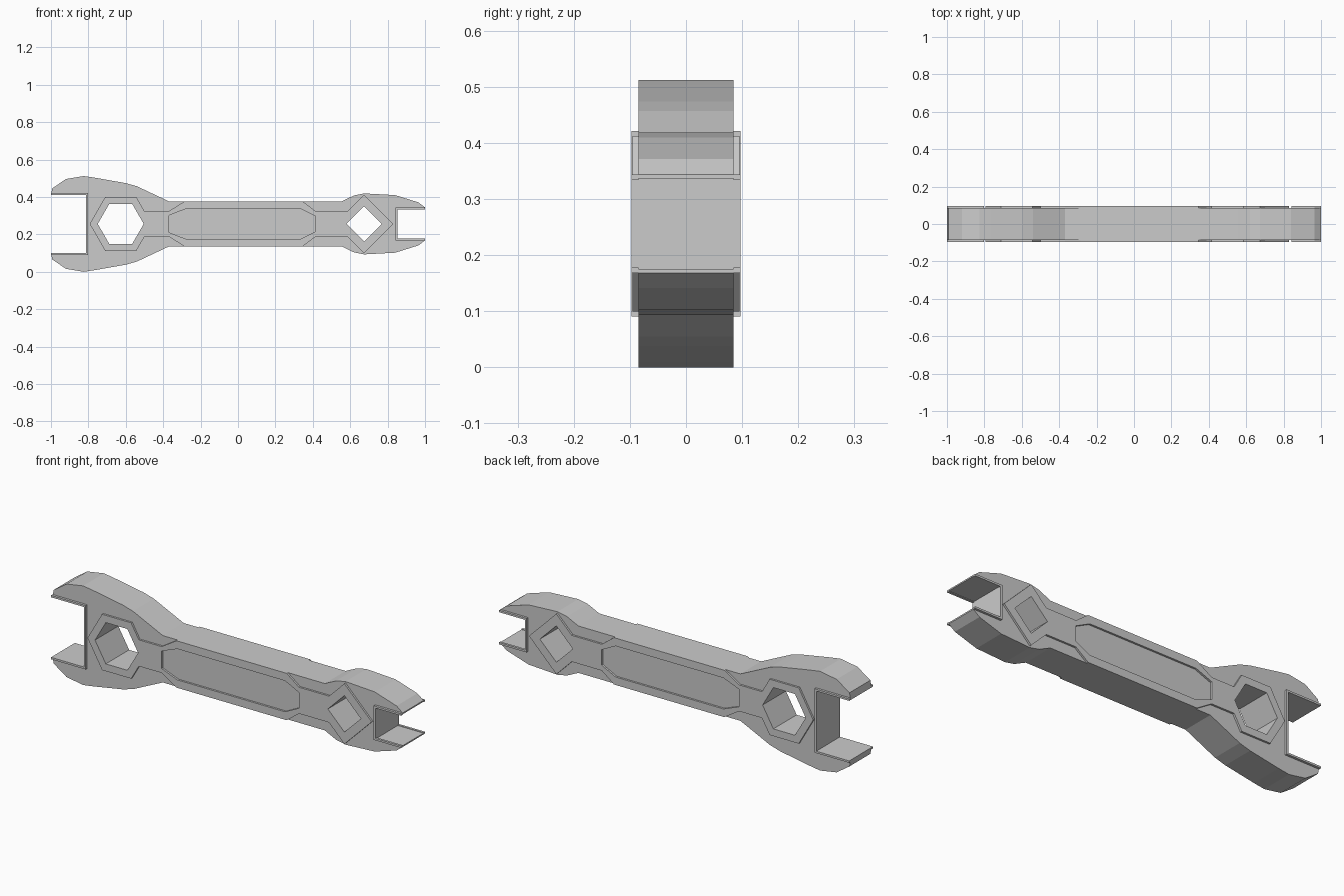
import bpy
import bmesh
from math import cos, sin, pi, radians

if "Cube" in bpy.data.objects:
    bpy.data.objects.remove(bpy.data.objects["Cube"])

MID = 0.256          # height of the wrench's long axis
BODY = 0.085         # half thickness of the body


def ngon(cx, r, n):
    return [(cx + r * cos(2 * pi * i / n), r * sin(2 * pi * i / n)) for i in range(n)]


def mirrored(top):
    """Close an upper half outline by mirroring it over the long axis."""
    return top + [(x, -z) for x, z in reversed(top) if abs(z) > 1e-6]


def plate(name, loops, y0, y1):
    """Extrude filled loops (outline first, then holes) between two depths."""
    cu = bpy.data.curves.new(name, 'CURVE')
    cu.dimensions = '2D'
    cu.fill_mode = 'BOTH'
    cu.extrude = (y1 - y0) / 2
    for pts in loops:
        sp = cu.splines.new('POLY')
        sp.points.add(len(pts) - 1)
        for p, (x, z) in zip(sp.points, pts):
            p.co = (x, z, 0, 1)
        sp.use_cyclic_u = True
    ob = bpy.data.objects.new(name, cu)
    bpy.context.collection.objects.link(ob)
    ob.location = (0, (y0 + y1) / 2, MID)
    ob.rotation_euler = (radians(90), 0, 0)
    bpy.ops.object.select_all(action='DESELECT')
    ob.select_set(True)
    bpy.context.view_layer.objects.active = ob
    bpy.ops.object.convert(target='MESH')
    ob = bpy.context.view_layer.objects.active
    bm = bmesh.new()
    bm.from_mesh(ob.data)
    bmesh.ops.remove_doubles(bm, verts=bm.verts, dist=1e-5)
    bmesh.ops.recalc_face_normals(bm, faces=bm.faces)
    for f in bm.faces:
        f.smooth = False
    bm.to_mesh(ob.data)
    bm.free()
    return ob


def both_sides(name, loops, height):
    plate(name + "_front", loops, -height, -BODY)
    plate(name + "_back", loops, BODY, height)


hex_hole = ngon(-0.627, 0.123, 6)
square_hole = ngon(0.674, 0.094, 4)

# Body: upper outline with both open jaws, mirrored downwards
body_top = [(-0.812, 0.155), (-1, 0.155), (-0.993, 0.19), (-0.92, 0.24), (-0.825, 0.256),
            (-0.765, 0.247), (-0.6, 0.218), (-0.54, 0.201), (-0.37, 0.121),
            (0.555, 0.121), (0.62, 0.152), (0.674, 0.163), (0.84, 0.154),
            (0.965, 0.115), (1, 0.088), (1, 0.081), (0.853, 0.081)]
plate("wrench_body", [mirrored(body_top), hex_hole, square_hole], -BODY, BODY)

# Raised face: hexagon collar, necks, grip and diamond collar around a sunken panel
face_top = [(-0.793, 0), (-0.71, 0.144), (-0.544, 0.144), (-0.50, 0.068), (-0.37, 0.068),
            (-0.285, 0.121), (0.345, 0.121), (0.415, 0.068), (0.586, 0.068),
            (0.674, 0.156), (0.83, 0)]
panel_top = [(-0.37, 0.045), (-0.28, 0.08), (0.335, 0.08), (0.415, 0.04)]
both_sides("raised_face", [mirrored(face_top), hex_hole, square_hole,
                           mirrored(panel_top)], 0.095)

# Thin raised rims around the jaw openings
for name, s, back, half in (("large_jaw_rim", -1, 0.812, 0.155),
                            ("small_jaw_rim", 1, 0.853, 0.078)):
    rim_top = [(s * back, half), (s, half), (s, half + 0.01), (s * (back - 0.01), half + 0.01)]
    both_sides(name, [mirrored(rim_top)], 0.097)
